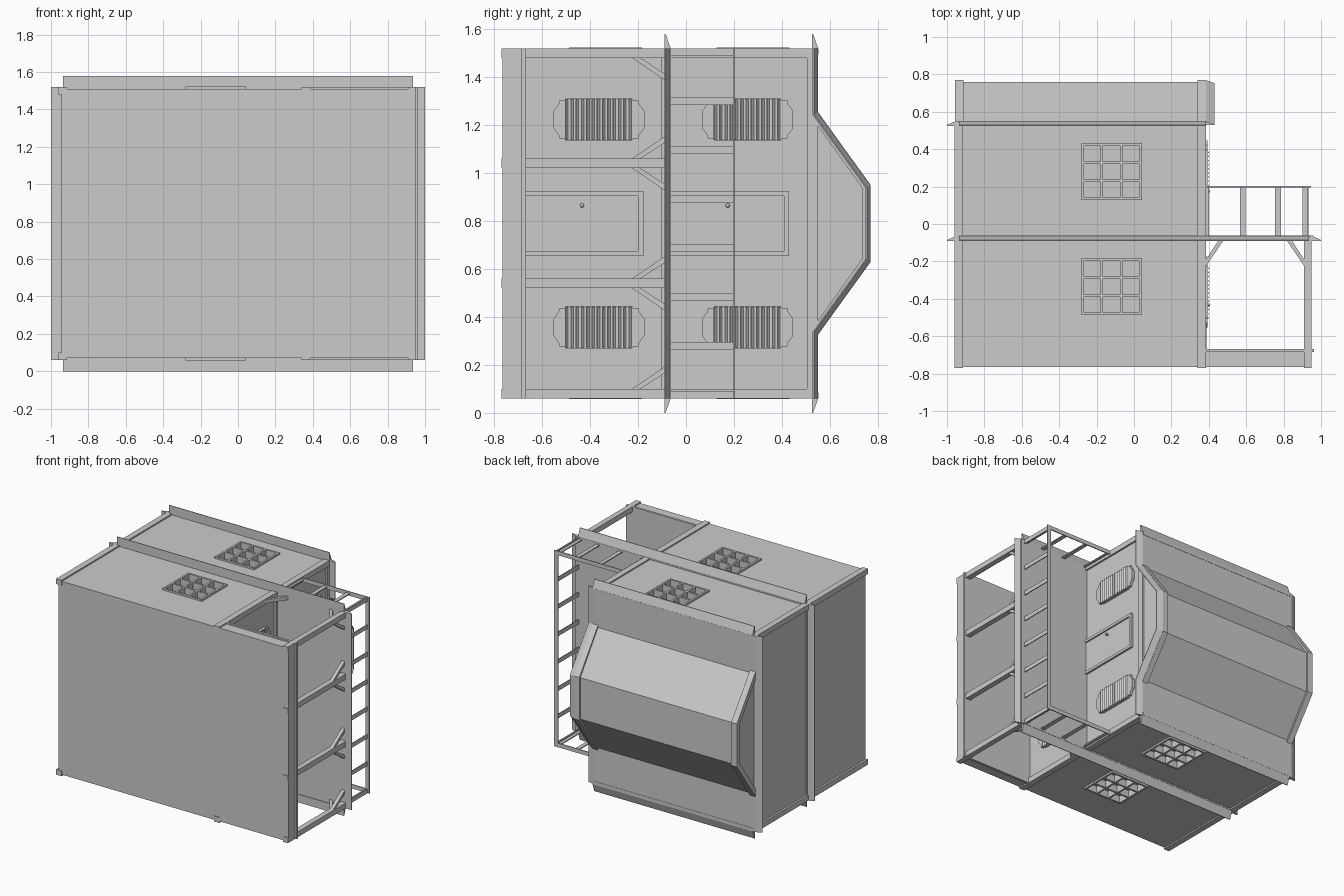
import bpy, bmesh, math

if "Cube" in bpy.data.objects:
    bpy.data.objects.remove(bpy.data.objects["Cube"])

MID = 0.79  # mirror plane across the width (z)

def prism(name, pts, axis, a, b, pts2=None):
    """Extrude a profile along an axis: x -> (y,z) profile, y -> (x,z), z -> (x,y)."""
    def v(p, t):
        return {'x': (t, p[0], p[1]), 'y': (p[0], t, p[1]), 'z': (p[0], p[1], t)}[axis]
    bm = bmesh.new()
    lo = [bm.verts.new(v(p, a)) for p in pts]
    hi = [bm.verts.new(v(p, b)) for p in (pts2 or pts)]
    n = len(pts)
    bm.faces.new(lo)
    bm.faces.new(hi)
    for i in range(n):
        bm.faces.new((lo[i], lo[(i + 1) % n], hi[(i + 1) % n], hi[i]))
    bmesh.ops.recalc_face_normals(bm, faces=bm.faces)
    me = bpy.data.meshes.new(name)
    bm.to_mesh(me)
    bm.free()
    ob = bpy.data.objects.new(name, me)
    bpy.context.collection.objects.link(ob)
    return ob

def box(name, x0, x1, y0, y1, z0, z1):
    return prism(name, [(x0, y0), (x1, y0), (x1, y1), (x0, y1)], 'z', z0, z1)

def sides(z0, z1):
    """A z range measured from the low side, plus its mirror image."""
    return [("lower", z0, z1), ("upper", 2 * MID - z1, 2 * MID - z0)]

def cut(target, cutter):
    m = target.modifiers.new("cut", 'BOOLEAN')
    m.object = cutter
    m.solver = 'EXACT'
    cutter.hide_render = True
    cutter.hide_set(True)
    cutter.display_type = 'WIRE'

# base platform and porch deck
box("base", -0.945, 0.95, -0.765, -0.67, 0.07, 1.51)
box("porch_deck_lip", 0.37, 0.962, -0.685, -0.668, 0.06, 1.52)

# main building block and corner posts
body = box("walls", -0.945, 0.372, -0.675, 0.53, 0.07, 1.51)
for s, z0, z1 in sides(0.06, 0.10):
    box("back_post_" + s, -0.96, -0.915, -0.77, 0.53, z0, z1)
    box("wall_post_" + s, 0.34, 0.385, -0.77, 0.53, z0, z1)
box("front_wall_beam_upper", 0.36, 0.385, 0.505, 0.535, 0.07, 1.51)
box("front_wall_beam_lower", 0.36, 0.385, -0.105, -0.08, 0.07, 1.51)

# side windows with three by three panes
for y0 in (0.13, -0.485):
    for s, z0, z1 in sides(0.03, 0.11):
        cut(body, box("window_cutter", -0.27, 0.03, y0 + 0.01, y0 + 0.29, z0, z1))
    for s, z0, z1 in sides(0.057, 0.11):
        for i in range(4):
            x = -0.275 + i * 0.1033
            box("window_bar_" + s, x - 0.007, x + 0.007, y0, y0 + 0.3, z0, z1)
            y = y0 + 0.005 + i * 0.0967
            box("window_rail_" + s, -0.282, 0.042, y - 0.007, y + 0.007, z0 + 0.001, z1)

# balcony deck and storey cornices with tapered flanges
box("balcony_deck", -0.955, 0.96, -0.085, -0.062, 0.06, 1.52)
box("upper_cornice", -0.955, 0.385, 0.53, 0.55, 0.06, 1.52)
for name, y, xf in (("middle", -0.09, 0.935), ("top", 0.525, 0.385)):
    for d, z in ((-1, 0.06), (1, 1.52)):
        prism(name + "_side_flange", [(y, z), (y + 0.026, z), (y + 0.005, z + d * 0.06), (y, z + d * 0.06)],
              'x', -0.935, xf)
    prism(name + "_back_flange", [(-0.95, y), (-0.95, y + 0.026), (-1.0, y + 0.005), (-1.0, y)],
          'z', 0.06, 1.52)
prism("middle_front_flange", [(0.95, -0.09), (0.95, -0.064), (1.0, -0.085), (1.0, -0.09)], 'z', 0.06, 1.52)

# porch posts
posts = [(0.06, 0.10), (0.52, 0.56), (1.02, 1.06), (1.48, 1.52)]
for z0, z1 in posts:
    box("porch_post", 0.91, 0.95, -0.77, -0.085, z0, z1)

# diagonal braces, across the width and along the depth
def brace(name, a, d, axis, t0, t1):
    pts = [(a, -0.225), (a, -0.19), (a + d * 0.065, -0.09), (a + d * 0.092, -0.09)]
    if axis == 'x':
        pts = [(y, w) for w, y in pts]
    prism(name, pts, axis, t0, t1)

for i, (z0, z1) in enumerate(posts):
    if i < 3:
        brace("cross_brace", z1, 1, 'x', 0.918, 0.942)
    if i > 0:
        brace("cross_brace", z0, -1, 'x', 0.918, 0.942)
for s, z0, z1 in sides(0.068, 0.092):
    brace("wall_brace_" + s, 0.385, 1, 'z', z0, z1)
    brace("post_brace_" + s, 0.91, -1, 'z', z0, z1)

# balcony railing
box("front_rail", 0.915, 0.945, 0.195, 0.202, 0.06, 1.52)
for i in range(8):
    z = 0.06 + i * 0.2041
    box("front_baluster", 0.925, 0.932, -0.065, 0.197, z, z + 0.031)
for s, z0, z1 in sides(0.06, 0.09):
    box("side_rail_" + s, 0.385, 0.93, 0.195, 0.202, z0, z1)
for s, z0, z1 in sides(0.072, 0.079):
    for x in (0.387, 0.582, 0.77, 0.917):
        box("side_baluster_" + s, x - 0.015, x + 0.015, -0.065, 0.197, z0, z1)

# doors with frames and knobs
for y0, name in ((-0.67, "lower_door"), (-0.062, "balcony_door")):
    for s, z0, z1 in sides(0.655, 0.675):
        box(name + "_jamb_" + s, 0.36, 0.388, y0, y0 + 0.492, z0, z1)
    box(name + "_head", 0.36, 0.388, y0 + 0.47, y0 + 0.492, 0.675, 0.905)
    box(name, 0.36, 0.377, y0, y0 + 0.47, 0.675, 0.905)
    bpy.ops.mesh.primitive_uv_sphere_add(segments=10, ring_count=6, radius=0.009,
                                         location=(0.397, y0 + 0.236, 0.865))
    bpy.context.object.name = name + "_knob"
    stem = box(name + "_knob_stem", 0.375, 0.395, y0 + 0.232, y0 + 0.24, 0.861, 0.869)

# front windows: shaped surround with louvre slats
quarter = [(0.19, 0.035), (0.168, 0.065), (0.165, 0.08), (0.142, 0.08), (0.138, 0.088)]
outline = quarter + [(-a, b) for a, b in reversed(quarter)]
outline += [(-a, -b) for a, b in outline]
for yc in (-0.363, 0.257):
    for zc in (0.357, 2 * MID - 0.357):
        prism("window_surround", [(yc + a, zc + b) for a, b in outline], 'x', 0.365, 0.392)
        for i in range(13):
            y = yc - 0.132 + i * 0.022
            prism("louvre_slat", [(0.388, y - 0.010), (0.388, y + 0.008), (0.401, y - 0.006), (0.399, y - 0.010)],
                  'z', zc - 0.085, zc + 0.085)

# raised roof section
def roof(d):
    return [(0.55 - d, 0.06 + d), (0.55 - d, 0.325), (0.77 - d, 0.63 + d / 2)]

def mirrored(half):
    return half + [(y, 2 * MID - z) for y, z in reversed(half)]

prism("roof", mirrored([(0.52, 0.07)] + roof(0.012)), 'x', -0.945, 0.372)
inner = [(0.533, 0.06), (0.533, 0.36), (0.735, 0.643)]
band = mirrored(roof(0)) + mirrored(inner)[::-1]
prism("roof_back_trim", band, 'x', -0.958, -0.912)
prism("roof_front_trim", band, 'x', 0.34, 0.385)
for s, z0, z1 in sides(0.06, 0.085):
    box("roof_edge_" + s, -0.95, 0.38, 0.53, 0.552, z0, z1)

# tapered moulding following the roof line at the front
low = [(0.528, 0.06), (0.528, 0.338), (0.748, 0.642)]
prism("gable_moulding", mirrored(roof(0)) + mirrored(low)[::-1], 'x', 0.38, 0.43,
      mirrored([(y + 0.006, z) for y, z in low]) + mirrored(low)[::-1])
